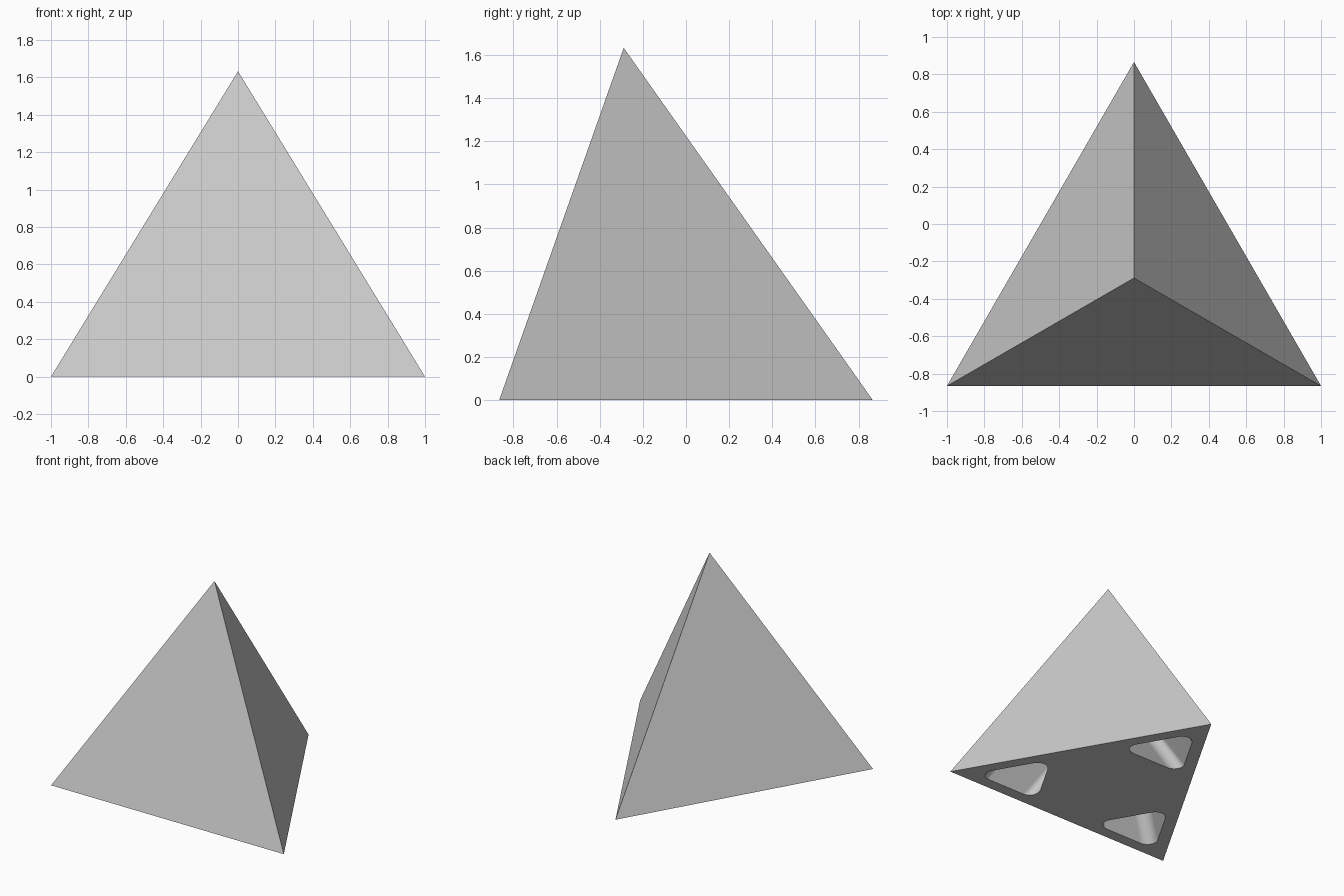
import bpy
import bmesh
from math import sin, cos, radians, sqrt
from mathutils import Vector

if "Cube" in bpy.data.objects:
    bpy.data.objects.remove(bpy.data.objects["Cube"], do_unlink=True)

EDGE = 2.0
HEIGHT = EDGE * sqrt(2 / 3)
RADIUS = EDGE / sqrt(3)                   # circumradius of the base
CENTRE = Vector((0, -RADIUS / 4, 0))      # centroid of the base
APEX = CENTRE + Vector((0, 0, HEIGHT))
ANGLES = (90, 210, 330)

grey = bpy.data.materials.new("light grey")
grey.use_nodes = True
colour = (0.59, 0.59, 0.59, 1)
grey.diffuse_color = colour
grey.node_tree.nodes["Principled BSDF"].inputs["Base Color"].default_value = colour


def polar(angle, r):
    return Vector((cos(radians(angle)) * r, sin(radians(angle)) * r, 0))


def make_object(name, bm):
    bmesh.ops.recalc_face_normals(bm, faces=bm.faces)
    mesh = bpy.data.meshes.new(name)
    bm.to_mesh(mesh)
    bm.free()
    mesh.materials.append(grey)
    obj = bpy.data.objects.new(name, mesh)
    bpy.context.collection.objects.link(obj)
    return obj


def rounded_triangle(corner_radius=0.075, spread=0.185, steps=8):
    """Outline of a triangle with arc corners, about the origin."""
    return [polar(a, spread) + polar(a - 60 + 120 * i / steps, corner_radius)
            for a in ANGLES for i in range(steps + 1)]


def pocket_cutter(angle, bottom=-0.05, top=0.62):
    """Rounded triangular prism running parallel to one slanted edge."""
    slope = (APEX - CENTRE - polar(angle, RADIUS)) / HEIGHT
    middle = CENTRE + polar(angle, 0.639)
    bm = bmesh.new()
    rings = [[bm.verts.new(middle + p + slope * z) for p in rounded_triangle()]
             for z in (bottom, top)]
    for ring in rings:
        bm.faces.new(ring)
    n = len(rings[0])
    for i in range(n):
        j = (i + 1) % n
        bm.faces.new((rings[0][i], rings[0][j], rings[1][j], rings[1][i]))
    return make_object("pocket_cutter", bm)


# Solid four-sided body
bm = bmesh.new()
base = [bm.verts.new(CENTRE + polar(a, RADIUS)) for a in ANGLES]
tip = bm.verts.new(APEX)
bm.faces.new(base)
for i in range(3):
    bm.faces.new((base[i], base[(i + 1) % 3], tip))
body = make_object("tetrahedron_body", bm)
bpy.context.view_layer.objects.active = body

# Slanted pockets cut into the underside, one by each corner
for angle in ANGLES:
    cutter = pocket_cutter(angle)
    cutter.hide_render = True
    cut = body.modifiers.new("pocket", "BOOLEAN")
    cut.operation = "DIFFERENCE"
    cut.solver = "EXACT"
    cut.object = cutter
    bpy.ops.object.modifier_apply(modifier=cut.name)
    bpy.data.objects.remove(cutter, do_unlink=True)

# Smooth pocket corners, flat walls
bpy.ops.object.select_all(action="DESELECT")
body.select_set(True)
bpy.ops.object.shade_smooth_by_angle(angle=radians(30))
weighted = body.modifiers.new("flat walls", "WEIGHTED_NORMAL")
weighted.keep_sharp = True
